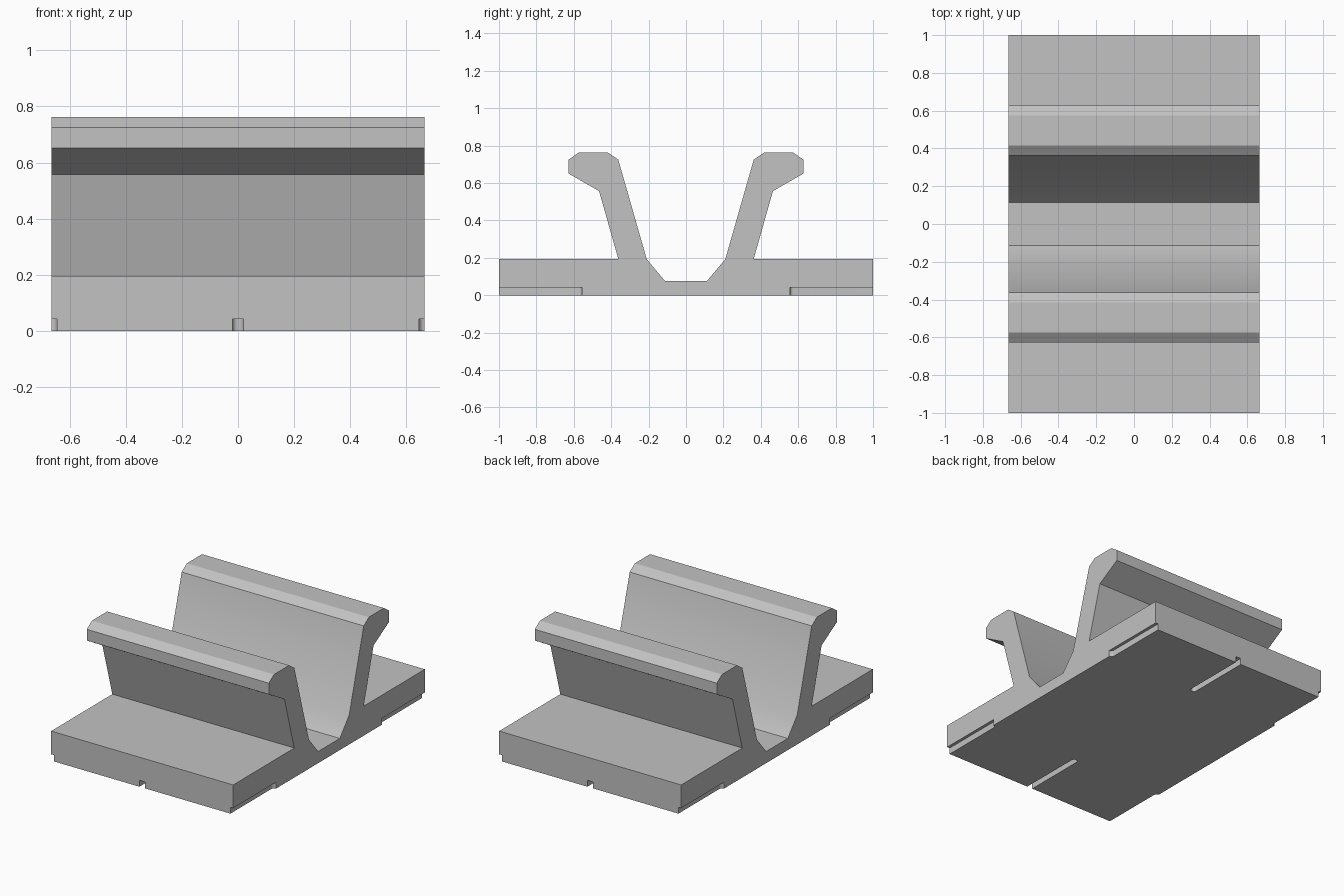
import bpy
import bmesh
import math
from mathutils import Vector

cube = bpy.data.objects.get("Cube")
if cube:
    bpy.data.objects.remove(cube, do_unlink=True)

HALF_WIDTH = 0.665
SLOT_R, SLOT_H, SLOT_END = 0.02, 0.042, 0.555

grey = bpy.data.materials.new("light grey")
grey.use_nodes = True
colour = (0.54, 0.54, 0.54, 1)
grey.diffuse_color = colour
grey.node_tree.nodes["Principled BSDF"].inputs["Base Color"].default_value = colour


def prism(name, points, offset):
    """Extrude a planar outline along an offset into a closed solid."""
    bm = bmesh.new()
    face = bm.faces.new([bm.verts.new(p) for p in points])
    out = bmesh.ops.extrude_face_region(bm, geom=[face], use_keep_orig=True)
    moved = [v for v in out["geom"] if isinstance(v, bmesh.types.BMVert)]
    bmesh.ops.translate(bm, verts=moved, vec=Vector(offset))
    bmesh.ops.recalc_face_normals(bm, faces=bm.faces)
    mesh = bpy.data.meshes.new(name)
    bm.to_mesh(mesh)
    bm.free()
    mesh.materials.append(grey)
    obj = bpy.data.objects.new(name, mesh)
    bpy.context.collection.objects.link(obj)
    return obj


# Cradle cross-section: trough, flared wall, hooked lip, flat foot; mirrored in y
half = [(0.113, 0.077), (0.21, 0.193), (0.362, 0.725), (0.416, 0.762),
        (0.574, 0.762), (0.628, 0.725), (0.628, 0.651), (0.465, 0.557),
        (0.362, 0.195), (1, 0.195), (1, 0)]
outline = half + [(-y, z) for y, z in reversed(half)]
cradle = prism("cradle", [(-HALF_WIDTH, y, z) for y, z in outline],
               (2 * HALF_WIDTH, 0, 0))

# Round-ended slots in the underside: centre and both side edges, front and back
cutters = []
for side in (-1, 1):
    for x in (-HALF_WIDTH, 0, HALF_WIDTH):
        arc = [math.pi * i / 12 for i in range(13)]
        pts = [(x + SLOT_R * math.cos(a),
                side * (SLOT_END + SLOT_R - SLOT_R * math.sin(a)), -0.05) for a in arc]
        pts += [(x - SLOT_R, side * 1.1, -0.05), (x + SLOT_R, side * 1.1, -0.05)]
        cutters.append(prism("slot_cutter", pts, (0, 0, SLOT_H + 0.05)))

bpy.context.view_layer.objects.active = cradle
for cutter in cutters:
    mod = cradle.modifiers.new("slot", "BOOLEAN")
    mod.operation = "DIFFERENCE"
    mod.solver = "EXACT"
    mod.object = cutter
    bpy.ops.object.modifier_apply(modifier=mod.name)
for cutter in cutters:
    bpy.data.objects.remove(cutter, do_unlink=True)

# Soft shading on the shallow bends, crisp corners elsewhere
for obj in bpy.context.selected_objects:
    obj.select_set(False)
cradle.select_set(True)
bpy.ops.object.shade_smooth_by_angle(angle=math.radians(30))
